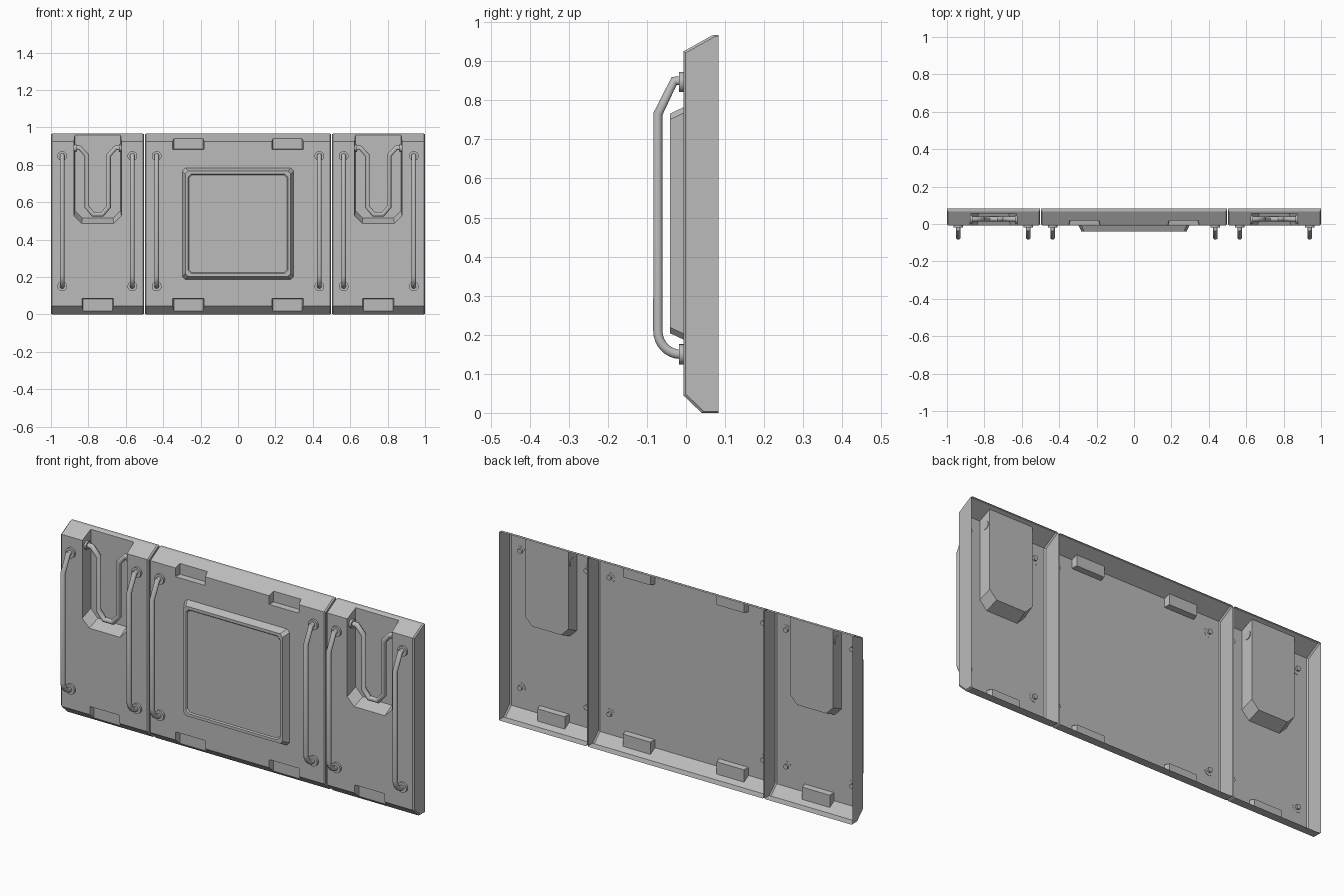
import bpy, bmesh
from math import sin, cos, pi, radians

cube = bpy.data.objects.get("Cube")
if cube:
    bpy.data.objects.remove(cube, do_unlink=True)

grey = bpy.data.materials.new("plain grey")
grey.use_nodes = True
grey.diffuse_color = (0.5, 0.5, 0.5, 1)
grey.node_tree.nodes["Principled BSDF"].inputs["Base Color"].default_value = (0.5, 0.5, 0.5, 1)

FRONT, BACK = -0.007, 0.083


def add_object(name, data):
    obj = bpy.data.objects.new(name, data)
    bpy.context.collection.objects.link(obj)
    data.materials.append(grey)
    return obj


def activate(obj):
    bpy.ops.object.select_all(action="DESELECT")
    obj.select_set(True)
    bpy.context.view_layer.objects.active = obj


def smooth(obj, angle=30):
    activate(obj)
    bpy.ops.object.shade_smooth_by_angle(angle=radians(angle))


def loft(name, loops, cap_start=True):
    """Skin a list of matching point loops and cap the ends."""
    bm = bmesh.new()
    rings = [[bm.verts.new(p) for p in loop] for loop in loops]
    for a, b in zip(rings, rings[1:]):
        for i in range(len(a)):
            j = (i + 1) % len(a)
            bm.faces.new((a[i], a[j], b[j], b[i]))
    if cap_start:
        bm.faces.new(rings[0])
    bm.faces.new(rings[-1])
    bmesh.ops.recalc_face_normals(bm, faces=bm.faces)
    mesh = bpy.data.meshes.new(name)
    bm.to_mesh(mesh)
    bm.free()
    return add_object(name, mesh)


def outline(cx, half, z0, z1, y, cut, cut_top=0.0):
    """Rectangle in the xz plane with clipped corners."""
    pts = [(-half, z0 + cut), (-half + cut, z0), (half - cut, z0), (half, z0 + cut)]
    if cut_top:
        pts += [(half, z1 - cut_top), (half - cut_top, z1),
                (-half + cut_top, z1), (-half, z1 - cut_top)]
    else:
        pts += [(half, z1), (-half, z1)]
    return [(cx + x, y, z) for x, z in pts]


def pocket_cutter(cx):
    return loft("pocket_cutter", [outline(cx, 0.127, 0.485, 1.1, FRONT - 0.003, 0.04),
                                  outline(cx, 0.122, 0.515, 1.1, 0.055, 0.04)])


def notch_cutter(cx, top):
    z = [(0.88, 1.1), (0.885, 1.1)] if top else [(-0.1, 0.087), (-0.1, 0.082)]
    return loft("notch_cutter", [outline(cx, 0.085, *z[0], FRONT - 0.003, 0.002, 0.002),
                                 outline(cx, 0.078, *z[1], 0.02, 0.002, 0.002)])


def panel(name, x0, x1, cutters):
    """Closed slab with sloped top and bottom, cut, then opened at the back."""
    profile = [(BACK, 0), (0.04, 0), (FRONT, 0.045), (FRONT, 0.925), (0.068, 0.967), (BACK, 0.967)]

    def ring(x, d):
        out = []
        for y, z in profile:
            zz = z + (d if z < 0.5 else -d) * 0.6
            out.append((x, y if y == BACK else y + d, zz))
        return out
    b = 0.006
    obj = loft(name, [ring(x0, b), ring(x0 + b, 0), ring(x1 - b, 0), ring(x1, b)])
    activate(obj)
    for cutter in cutters:
        cutter.hide_render = True
        mod = obj.modifiers.new("cut", "BOOLEAN")
        mod.operation, mod.solver, mod.object = "DIFFERENCE", "EXACT", cutter
        bpy.ops.object.modifier_apply(modifier=mod.name)
        bpy.data.objects.remove(cutter, do_unlink=True)
    bm = bmesh.new()
    bm.from_mesh(obj.data)
    rear = [f for f in bm.faces if f.normal.y > 0.9 and f.calc_center_median().y > BACK - 0.004]
    bmesh.ops.delete(bm, geom=rear, context="FACES")
    bm.to_mesh(obj.data)
    bm.free()
    smooth(obj, 25)


def tube(name, points, radius):
    curve = bpy.data.curves.new(name, "CURVE")
    curve.dimensions = "3D"
    curve.bevel_depth, curve.bevel_resolution = radius, 3
    curve.use_fill_caps = True
    spline = curve.splines.new("POLY")
    spline.points.add(len(points) - 1)
    for p, co in zip(spline.points, points):
        p.co = (*co, 1)
    obj = add_object(name, curve)
    activate(obj)
    bpy.ops.object.convert(target="MESH")
    smooth(bpy.context.object, 40)


def flange(name, location, rotation, radius):
    bpy.ops.mesh.primitive_cylinder_add(vertices=20, radius=radius, depth=0.012,
                                        location=location, rotation=rotation)
    obj = bpy.context.object
    obj.name = name
    obj.data.materials.append(grey)
    smooth(obj)


# Three open-backed panels
panel("centre_panel", -0.497, 0.497,
      [notch_cutter(x, top) for x in (-0.265, 0.265) for top in (True, False)])
panel("right_panel", -1, -0.503, [pocket_cutter(-0.75), notch_cutter(-0.75, False)])
panel("left_panel", 0.503, 1, [pocket_cutter(0.75), notch_cutter(0.75, False)])

# Raised screen with a rim and a shallow recessed middle
steps = [(0.297, FRONT), (0.281, -0.041), (0.266, -0.041), (0.261, -0.035)]
loft("screen", [outline(0, h, 0.485 - h, 0.485 + h, y, 0.015, 0.015) for h, y in steps],
     cap_start=False)

# Long grab handles: straight bend at the top, rounded bend at the bottom
side = [(0.004, 0.85), (-0.03, 0.85), (-0.072, 0.765)]
side += [(-0.014 - 0.058 * cos(a), 0.21 - 0.06 * sin(a))
         for a in [i * pi / 16 for i in range(9)]]
side.append((0.004, 0.15))
for s, word in ((-1, "right"), (1, "left")):
    for x, spot in ((0.94, "outer"), (0.565, "middle"), (0.435, "inner")):
        tube(f"{word}_{spot}_handle", [(s * x, y, z) for y, z in side], 0.0125)
        for z in (0.15, 0.847):
            flange(f"{word}_{spot}_flange", (s * x, -0.012, z), (pi / 2, 0, 0), 0.026)

    # U-shaped handle inside each pocket
    half = [(0.126, 0.89), (0.095, 0.89), (0.058, 0.85), (0.058, 0.575), (0.025, 0.535)]
    path = [(-x, z) for x, z in half] + [(x, z) for x, z in reversed(half)]
    tube(f"{word}_pocket_handle", [(s * 0.75 + x, 0.026, z) for x, z in path], 0.0135)
    for t in (-1, 1):
        flange(f"{word}_pocket_flange", (s * 0.75 + t * 0.12, 0.026, 0.89), (0, pi / 2, 0), 0.022)
